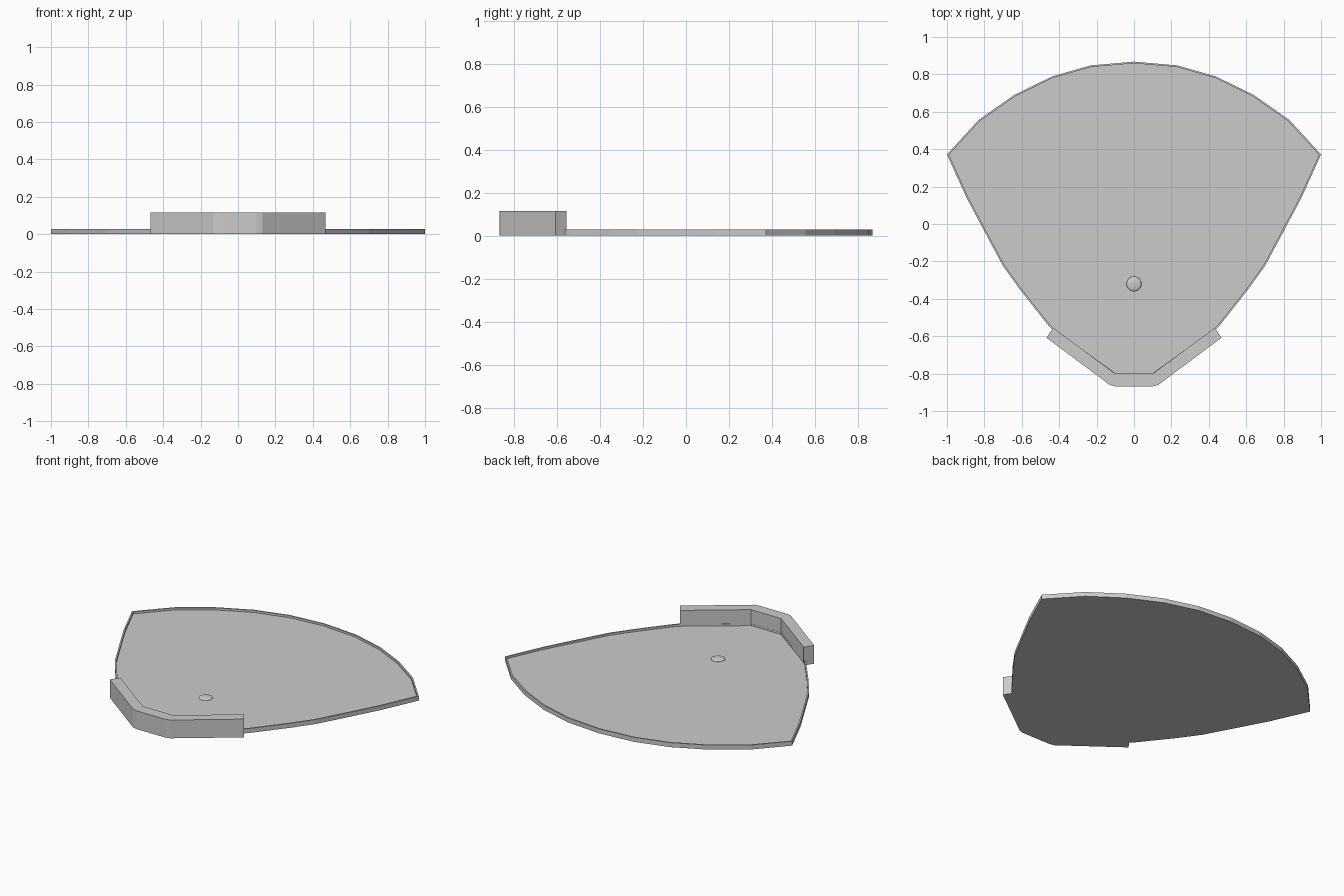
import bpy, bmesh

if "Cube" in bpy.data.objects:
    bpy.data.objects.remove(bpy.data.objects["Cube"])

PLATE_H, STRIP_H = 0.028, 0.115
RIM_W, RECESS = 0.009, 0.013


def mirrored(half):
    """Close a right-half outline by mirroring it over x = 0."""
    return half + [(-x, y) for x, y in reversed(half) if abs(x) > 1e-6]


def prism(bm, outline, height):
    """Extrude an outline up from z = 0 and return its top face."""
    base = bm.faces.new([bm.verts.new((x, y, 0)) for x, y in outline])
    geom = bmesh.ops.extrude_face_region(bm, geom=[base], use_keep_orig=True)["geom"]
    bmesh.ops.translate(bm, vec=(0, 0, height),
                        verts=[g for g in geom if isinstance(g, bmesh.types.BMVert)])
    top = [g for g in geom if isinstance(g, bmesh.types.BMFace)][0]
    bmesh.ops.recalc_face_normals(bm, faces=bm.faces[:])
    return top


def finish(bm, name):
    mesh = bpy.data.meshes.new(name)
    bm.to_mesh(mesh)
    bm.free()
    obj = bpy.data.objects.new(name, mesh)
    bpy.context.collection.objects.link(obj)
    return obj


# Fan-shaped plate with a thin raised rim
half_plate = [(0, 0.868), (0.23, 0.848), (0.44, 0.788), (0.64, 0.69), (0.83, 0.557),
              (1.0, 0.372), (0.895, 0.14), (0.81, -0.02), (0.70, -0.225),
              (0.61, -0.35), (0.46, -0.54), (0.43, -0.57), (0.105, -0.805)]
bm = bmesh.new()
top = prism(bm, mirrored(half_plate), PLATE_H)
bmesh.ops.inset_region(bm, faces=[top], thickness=RIM_W, use_even_offset=True)
ext = bmesh.ops.extrude_face_region(bm, geom=[top])["geom"]
bmesh.ops.translate(bm, vec=(0, 0, -RECESS),
                    verts=[g for g in ext if isinstance(g, bmesh.types.BMVert)])
if top.is_valid:
    bmesh.ops.delete(bm, geom=[top], context='FACES_ONLY')
bmesh.ops.recalc_face_normals(bm, faces=bm.faces[:])
finish(bm, "plate")

# Raised lip bent around the narrow end
half_lip = [(0.105, -0.797), (0.432, -0.555), (0.468, -0.608),
            (0.15, -0.845), (0.13, -0.86), (0.10, -0.868)]
bm = bmesh.new()
prism(bm, mirrored(half_lip), STRIP_H)
finish(bm, "front_lip")

# Small low dome on the floor of the plate
bpy.ops.mesh.primitive_uv_sphere_add(segments=24, ring_count=12, radius=0.04,
                                     location=(0, -0.32, PLATE_H - RECESS))
dome = bpy.context.object
dome.name = "dome"
dome.scale.z = 0.25
bpy.ops.object.shade_smooth_by_angle()
